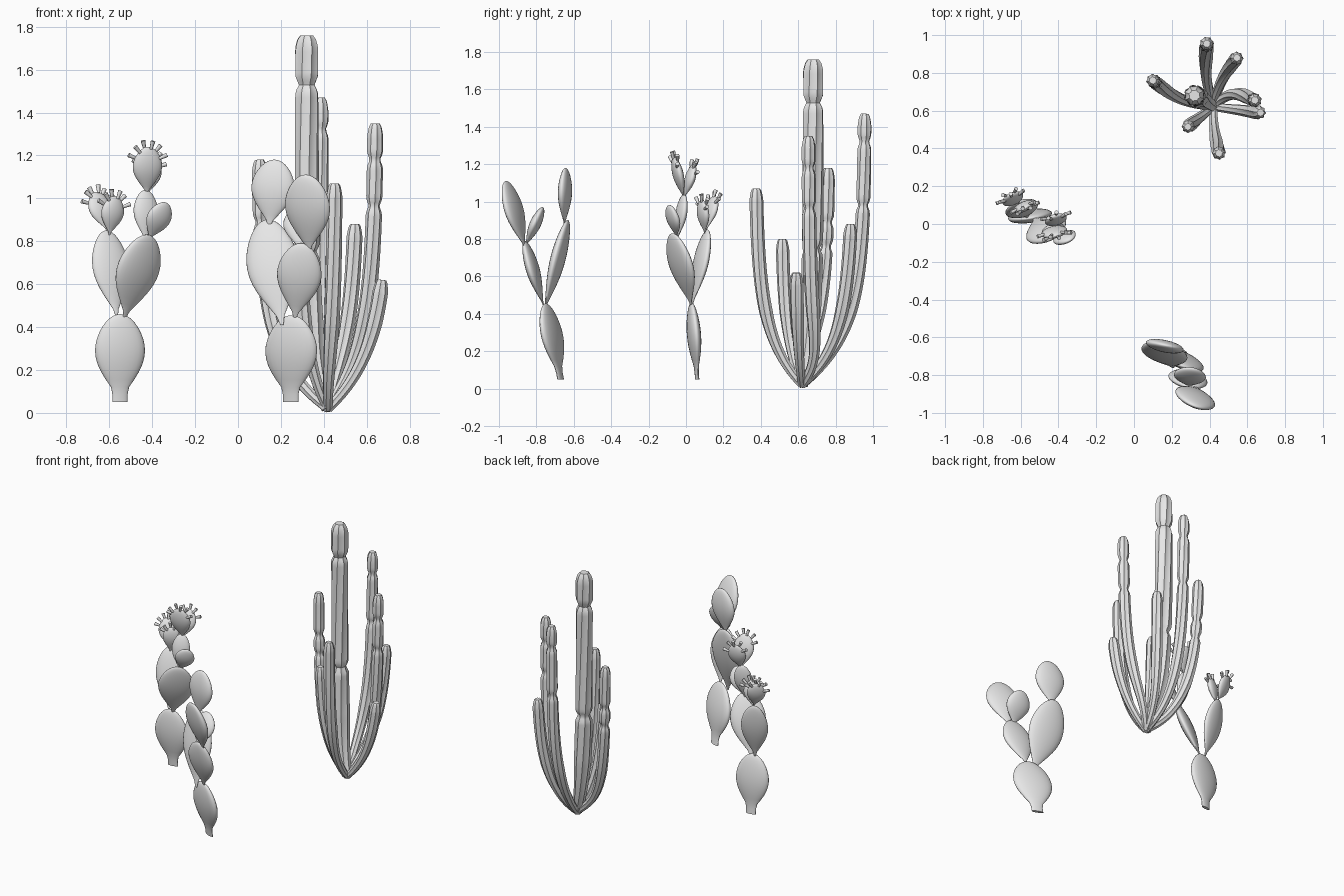
import bpy, bmesh, math
from mathutils import Vector, Matrix

cube = bpy.data.objects.get("Cube")
if cube:
    bpy.data.objects.remove(cube, do_unlink=True)

grey = bpy.data.materials.new("plain_grey")
grey.use_nodes = True
grey.diffuse_color = (0.8, 0.8, 0.8, 1)
grey.node_tree.nodes["Principled BSDF"].inputs["Base Color"].default_value = (0.8, 0.8, 0.8, 1)

UP = Vector((0, 0, 1))


def make_object(name, bm, angle):
    bmesh.ops.recalc_face_normals(bm, faces=bm.faces)
    mesh = bpy.data.meshes.new(name)
    bm.to_mesh(mesh)
    bm.free()
    mesh.materials.append(grey)
    obj = bpy.data.objects.new(name, mesh)
    bpy.context.collection.objects.link(obj)
    bpy.ops.object.select_all(action='DESELECT')
    obj.select_set(True)
    bpy.context.view_layer.objects.active = obj
    bpy.ops.object.shade_smooth_by_angle(angle=math.radians(angle))
    return obj


def skin(bm, rings):
    """Bridge successive rings of points and cap both ends."""
    loops = [[bm.verts.new(p) for p in ring] for ring in rings]
    n = len(loops[0])
    for a, b in zip(loops, loops[1:]):
        for i in range(n):
            j = (i + 1) % n
            bm.faces.new((a[i], a[j], b[j], b[i]))
    bm.faces.new(loops[0])
    bm.faces.new(loops[-1])


# Ribbed columnar stems, arching out of one root
ROOT = Vector((0.42, 0.62, 0.02))


def stem(name, tip, radius, bend=0.0, pinches=(), steps=90, sides=16):
    tip = Vector(tip)
    out = Vector((tip.x - ROOT.x, tip.y - ROOT.y, 0))
    side = UP.cross(out).normalized()
    height = tip.z - ROOT.z

    def spread(h):
        return 1 - math.exp(-h / 0.27)

    def centre(h):
        f = spread(h) / spread(height)
        return ROOT + out * f + side * bend * math.sin(math.pi * f) + UP * h

    rings = []
    for k in range(steps + 1):
        h = height * k / steps
        turn = UP.rotation_difference(centre(h + 0.01) - centre(h))
        r = radius * min(1, 0.6 + h)
        r *= 0.55 + 0.45 * math.sqrt(min(1, (height - h) / 0.06))
        for p in pinches:
            r *= 1 - 0.32 * math.exp(-((h + ROOT.z - p) / 0.022) ** 2)
        ring = []
        for i in range(sides):
            a = math.tau * i / sides + h * 0.5
            rr = r * (1.03 if i % 2 else 0.86)
            ring.append(centre(h) + turn @ Vector((rr * math.cos(a), rr * math.sin(a), 0)))
        rings.append(ring)
    bm = bmesh.new()
    skin(bm, rings)
    make_object(name, bm, 40)


stem("column_main_stem", (0.32, 0.68, 1.76), 0.055, pinches=(0.75, 1.53))
stem("column_back_stem", (0.385, 0.955, 1.47), 0.037, 0.02, (0.98, 1.32))
stem("column_back_left_stem", (0.545, 0.88, 0.88), 0.036, 0.02)
stem("column_right_stem", (0.10, 0.76, 1.18), 0.036, 0.03, (0.76, 0.89))
stem("column_left_stem", (0.64, 0.655, 1.35), 0.037, 0.05, (0.965, 1.18))
stem("column_short_stem", (0.67, 0.59, 0.62), 0.036)
stem("column_front_right_stem", (0.285, 0.515, 0.8), 0.035)
stem("column_front_stem", (0.45, 0.375, 1.07), 0.036, -0.01)


# Flat egg-shaped pads, optionally with fruit stubs along the upper rim
def pad(name, bottom, top, width, heading, base=False, fruits=0, steps=18, sides=24):
    bottom, top = Vector(bottom), Vector(top)
    axis = top - bottom
    length = axis.length
    thick = 0.03 + 0.17 * width
    a = math.radians(heading)
    across = Vector((math.cos(a), math.sin(a), 0))
    normal = UP.cross(across)
    if not base:
        unit = axis.normalized()
        across = (across - unit * across.dot(unit)).normalized()
        normal = unit.cross(across)

    def egg(t):
        s = max(0.0, math.sin(math.pi * t ** 1.3)) ** (0.95 - 0.45 * t)
        return max(s, 0.3 if base and t < 0.5 else 0.06)

    rings = []
    for k in range(steps + 1):
        t = math.sin(math.pi / 2 * k / steps)
        w = egg(t) / 2
        rings.append([bottom + axis * t
                      + across * width * w * math.cos(math.tau * i / sides)
                      + normal * thick * w * math.sin(math.tau * i / sides)
                      for i in range(sides)])
    bm = bmesh.new()
    skin(bm, rings)
    for i in range(fruits):
        b = math.radians(-65 + 130 * i / (fruits - 1))
        way = across * math.sin(b) + axis.normalized() * math.cos(b)
        spot = (bottom + axis * (0.6 + 0.4 * math.cos(b))
                + across * width * 0.48 * math.sin(b)
                + normal * 0.008 * (-1) ** i + way * 0.012)
        turn = UP.rotation_difference(way).to_matrix().to_4x4()
        bmesh.ops.create_cone(bm, cap_ends=True, segments=8, radius1=0.007,
                              radius2=0.011, depth=0.04,
                              matrix=Matrix.Translation(spot) @ turn)
    make_object(name, bm, 50)


# Fruiting pad cactus
pad("fruiting_base_pad", (-0.55, 0.06, 0.05), (-0.55, 0.03, 0.46), 0.235, 8, base=True)
pad("fruiting_left_pad", (-0.53, 0.03, 0.44), (-0.42, -0.07, 0.83), 0.23, 30)
pad("fruiting_right_pad", (-0.565, 0.035, 0.45), (-0.615, 0.115, 0.85), 0.18, 20)
pad("fruiting_upper_pad", (-0.43, -0.045, 0.8), (-0.43, -0.01, 1.04), 0.12, 20)
pad("fruiting_small_pad", (-0.415, -0.05, 0.81), (-0.335, -0.085, 0.98), 0.125, 25)
pad("fruiting_top_front_pad", (-0.425, -0.012, 1.02), (-0.42, -0.065, 1.24), 0.14, 12, fruits=6)
pad("fruiting_top_back_pad", (-0.42, -0.01, 1.02), (-0.41, 0.045, 1.2), 0.12, 15, fruits=5)
pad("fruiting_side_front_pad", (-0.6, 0.1, 0.83), (-0.573, 0.085, 1.01), 0.115, 25, fruits=6)
pad("fruiting_side_back_pad", (-0.61, 0.11, 0.85), (-0.665, 0.15, 1.03), 0.12, 28, fruits=6)

# Plain pad cactus
pad("plain_base_pad", (0.245, -0.67, 0.05), (0.25, -0.75, 0.455), 0.26, -22, base=True)
pad("plain_right_pad", (0.205, -0.76, 0.41), (0.13, -0.63, 0.9), 0.245, -10)
pad("plain_right_top_pad", (0.145, -0.65, 0.87), (0.175, -0.645, 1.18), 0.205, -12)
pad("plain_left_pad", (0.265, -0.76, 0.44), (0.3, -0.865, 0.79), 0.21, -10)
pad("plain_left_top_pad", (0.33, -0.86, 0.75), (0.32, -0.965, 1.11), 0.225, -22)
pad("plain_left_small_pad", (0.29, -0.86, 0.76), (0.3, -0.765, 0.97), 0.17, -6)
